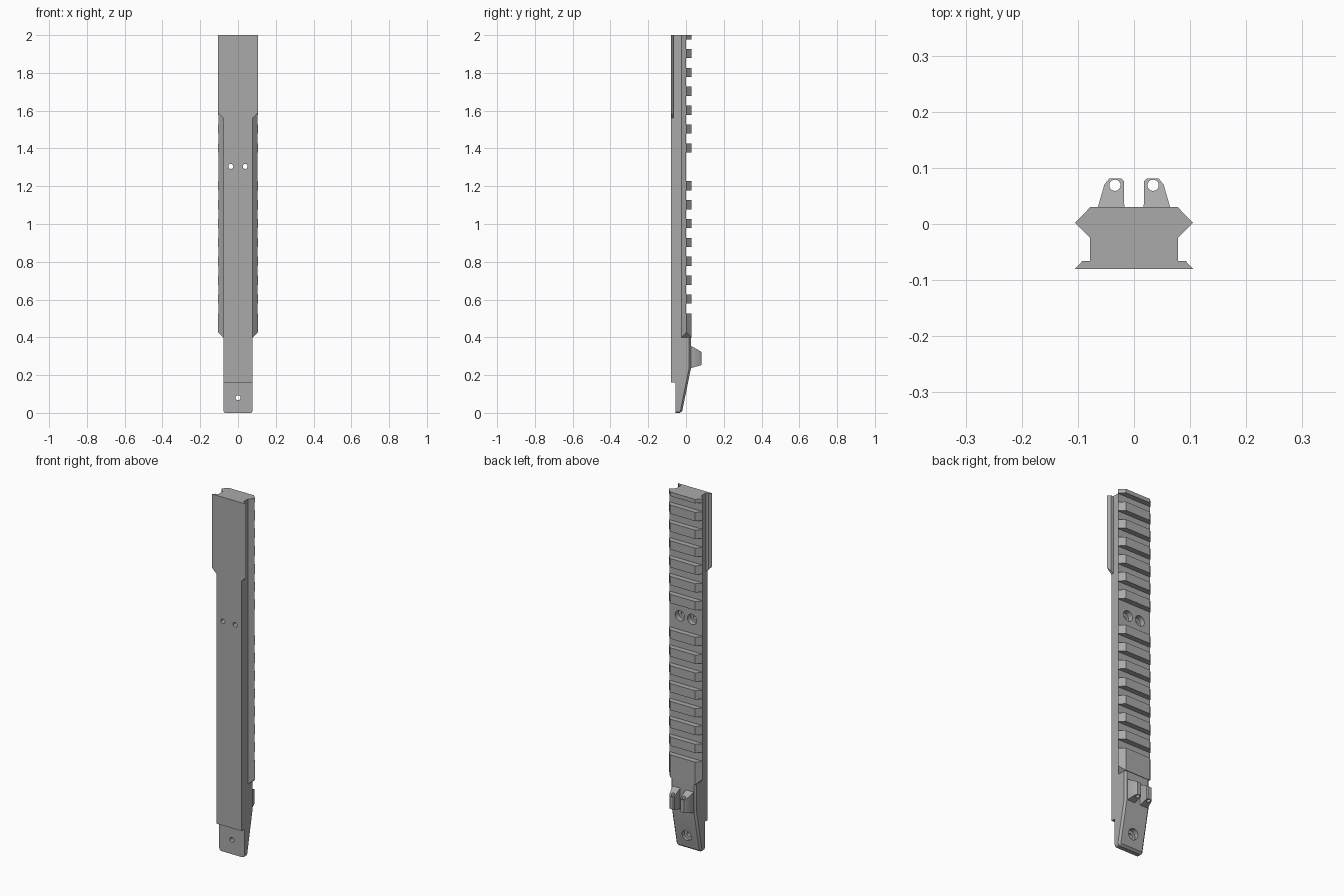
import bpy, bmesh, math
from mathutils import Matrix, Vector

cube = bpy.data.objects.get("Cube")
if cube:
    bpy.data.objects.remove(cube)

grey = bpy.data.materials.new("metal grey")
grey.use_nodes = True
COLOUR = (0.4, 0.4, 0.4, 1)
grey.diffuse_color = COLOUR
grey.node_tree.nodes["Principled BSDF"].inputs["Base Color"].default_value = COLOUR


def prism(bm, points, axis, lo, hi):
    """Extrude a 2D outline along one axis; the outline uses the other two axes in order."""
    def place(p, d):
        c = list(p)
        c.insert("xyz".index(axis), d)
        return Vector(c)
    a = [bm.verts.new(place(p, lo)) for p in points]
    b = [bm.verts.new(place(p, hi)) for p in points]
    faces = [bm.faces.new(a), bm.faces.new(b)]
    for i in range(len(a)):
        j = (i + 1) % len(a)
        faces.append(bm.faces.new((a[i], a[j], b[j], b[i])))
    bmesh.ops.recalc_face_normals(bm, faces=faces)


def rod(bm, x, y, z, radius, length, axis):
    turn = Matrix.Rotation(math.pi / 2, 4, "X") if axis == "y" else Matrix()
    bmesh.ops.create_cone(bm, cap_ends=True, segments=24, radius1=radius, radius2=radius,
                          depth=length, matrix=Matrix.Translation((x, y, z)) @ turn)


def finish(name, bm):
    mesh = bpy.data.meshes.new(name)
    bm.to_mesh(mesh)
    bm.free()
    mesh.materials.append(grey)
    obj = bpy.data.objects.new(name, mesh)
    bpy.context.collection.objects.link(obj)
    return obj


def combine(obj, other, operation):
    mod = obj.modifiers.new("cut", "BOOLEAN")
    mod.operation, mod.object, mod.solver = operation, other, "EXACT"
    bpy.context.view_layer.objects.active = obj
    bpy.ops.object.modifier_apply(modifier=mod.name)
    bpy.data.objects.remove(other)


def mirrored(points):
    return points + [(-x, y) for x, y in reversed(points)]


W = 0.078       # half width of the body
END = 0.4       # lower end of the rail section

# Rail body: dovetail cross-section with a lower flange
bm = bmesh.new()
prism(bm, mirrored([(0.105, -0.08), (0.092, -0.066), (W, -0.066), (W, -0.025),
                    (0.105, 0.002), (W, 0.03)]), "z", END, 2.0)
rail = finish("rail", bm)

# Cross slots, with one tooth left out for the screws
bm = bmesh.new()
slot_starts = [0.527 + 0.1 * i for i in range(15)]
for z in slot_starts:
    if abs(z - 1.327) < 0.01:
        continue
    top = z + (0.151 if abs(z - 1.227) < 0.01 else 0.051)
    prism(bm, [(-0.2, z), (0.2, z), (0.2, top), (-0.2, top)], "y", 0.0, 0.1)
combine(rail, finish("slot_cutter", bm), "DIFFERENCE")

# Flange cut away below its shoulder, and corners cut off the rail end
bm = bmesh.new()
for s in (1, -1):
    prism(bm, [(s * W, 0.3), (s * 0.2, 0.3), (s * 0.2, 1.682), (s * W, 1.56)], "y", -0.1, -0.05)
    prism(bm, [(s * (W - 0.02), END - 0.02), (s * 0.2, END - 0.02), (s * 0.2, END + 0.122)],
          "y", -0.04, 0.06)
combine(rail, finish("corner_cutter", bm), "DIFFERENCE")

# Tapered tail with chamfered back edges and rounded lower corners
bm = bmesh.new()
prism(bm, [(-0.08, END), (-0.08, 0.16), (-0.055, 0.16), (-0.055, 0), (-0.022, 0),
           (0.027, 0.24), (0.027, END)], "x", -W, W)


def on_back(v):
    return v.co.y > -0.03


bm.edges.ensure_lookup_table()
corners = [e for e in bm.edges if all(v.co.z < 0.01 for v in e.verts)
           and abs(e.verts[0].co.x - e.verts[1].co.x) < 0.01]
bmesh.ops.bevel(bm, geom=corners, offset=0.014, segments=4, profile=0.5, affect="EDGES")
back = [e for e in bm.edges if all(on_back(v) for v in e.verts)
        and any(f.normal.y < 0.1 and abs(f.normal.x) > 0.05 or f.normal.z < -0.9
                for f in e.link_faces)
        and not all(v.co.z > END - 0.01 for v in e.verts)]
bmesh.ops.bevel(bm, geom=back, offset=0.01, segments=1, affect="EDGES")
tail = finish("tail", bm)
combine(rail, tail, "UNION")

# Screw holes, counterbored from the back
bm = bmesh.new()
for x, z in ((-0.038, 1.305), (0.038, 1.305), (0, 0.08)):
    rod(bm, x, 0, z, 0.013, 0.4, "y")
through = finish("hole_cutter", bm)
bm = bmesh.new()
for x, y, z in ((-0.038, -0.03, 1.305), (0.038, -0.03, 1.305), (0, -0.027, 0.08)):
    rod(bm, x, y + 0.05, z, 0.029, 0.1, "y")
combine(rail, finish("counterbore_cutter", bm), "DIFFERENCE")
combine(rail, through, "DIFFERENCE")

# Pair of drilled ears on the back of the tail
ears = []
for s, side in ((1, "left"), (-1, "right")):
    bm = bmesh.new()
    prism(bm, [(s * x, y) for x, y in ((0.017, 0.01), (0.018, 0.076), (0.023, 0.081),
               (0.044, 0.081), (0.053, 0.07), (0.065, 0.028), (0.065, 0.01))], "z", 0.22, 0.38)
    ear = finish(side + "_ear", bm)
    bm = bmesh.new()
    prism(bm, [(0.0, 0.37), (0.075, 0.327), (0.1, 0.31), (0.1, 0.5), (0.0, 0.5)], "x", -0.2, 0.2)
    prism(bm, [(0.0, 0.23), (0.1, 0.258), (0.1, 0.1), (0.0, 0.1)], "x", -0.2, 0.2)
    combine(ear, finish("slope_cutter", bm), "DIFFERENCE")
    bm = bmesh.new()
    rod(bm, s * 0.034, 0.069, 0.3, 0.01, 0.4, "z")
    combine(ear, finish("pin_cutter", bm), "DIFFERENCE")
    ears.append(ear)

# Round holes shade smooth, all other edges stay sharp
for obj in [rail] + ears:
    bpy.ops.object.select_all(action="DESELECT")
    obj.select_set(True)
    bpy.context.view_layer.objects.active = obj
    bpy.ops.object.shade_smooth_by_angle(angle=math.radians(25))
